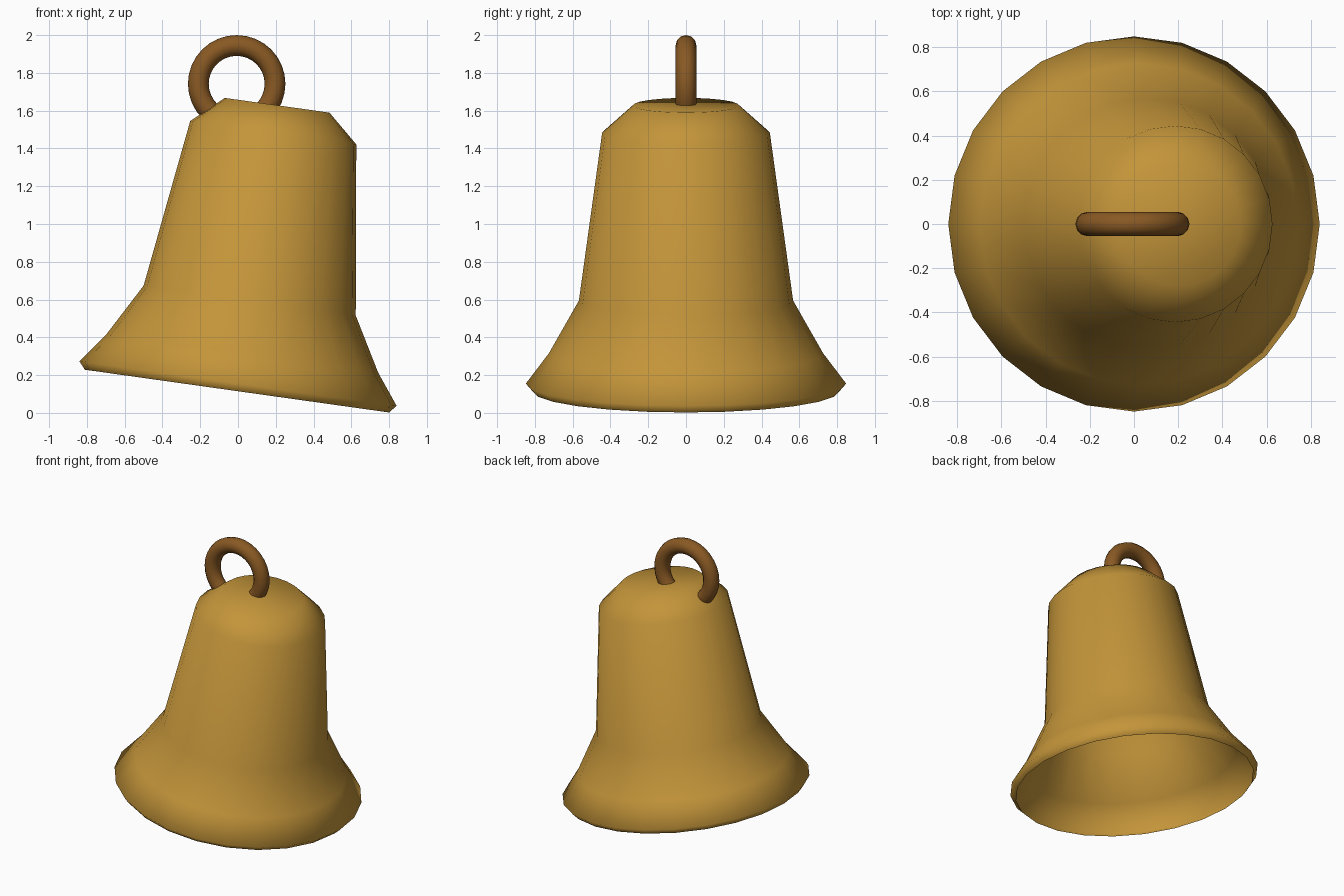
import bpy, bmesh, math
from mathutils import Matrix

if "Cube" in bpy.data.objects:
    bpy.data.objects.remove(bpy.data.objects["Cube"])

TILT = math.radians(8)
SEGMENTS = 24


def material(name, colour):
    mat = bpy.data.materials.new(name)
    mat.diffuse_color = (*colour, 1)
    mat.use_nodes = True
    mat.node_tree.nodes["Principled BSDF"].inputs["Base Color"].default_value = mat.diffuse_color
    return mat


def finish(obj, name, mat):
    obj.name = name
    obj.data.name = name
    obj.data.materials.append(mat)
    for face in obj.data.polygons:
        face.use_smooth = True


brass = material("brass", (0.55, 0.30, 0.042))
bronze = material("dark_bronze", (0.25, 0.10, 0.017))

# Bell body: open-bottomed shell turned from (radius, height along axis)
profile = [(0.813, -0.04), (0.848, 0.0), (0.726, 0.162), (0.567, 0.444),
           (0.444, 1.341), (0.28, 1.488)]
bm = bmesh.new()
rings = []
for r, h in profile:
    rings.append([bm.verts.new((r * math.cos(2 * math.pi * i / SEGMENTS),
                                r * math.sin(2 * math.pi * i / SEGMENTS), h))
                  for i in range(SEGMENTS)])
for low, high in zip(rings, rings[1:]):
    for i in range(SEGMENTS):
        j = (i + 1) % SEGMENTS
        bm.faces.new((low[i], low[j], high[j], high[i]))
bm.faces.new(rings[-1])  # flat crown
# The bell leans sideways about its rim centre
bm.transform(Matrix.Translation((0, 0, 0.155)) @ Matrix.Rotation(TILT, 4, 'Y'))
mesh = bpy.data.meshes.new("bell_body")
bm.to_mesh(mesh)
bm.free()
bell = bpy.data.objects.new("bell_body", mesh)
bpy.context.collection.objects.link(bell)
finish(bell, "bell_body", brass)

# Hanging ring: upright loop sunk into the crown
bpy.ops.mesh.primitive_torus_add(major_segments=32, minor_segments=12,
                                 major_radius=0.203, minor_radius=0.055,
                                 location=(-0.007, 0, 1.742),
                                 rotation=(math.pi / 2, 0, 0))
finish(bpy.context.object, "hanging_ring", bronze)
